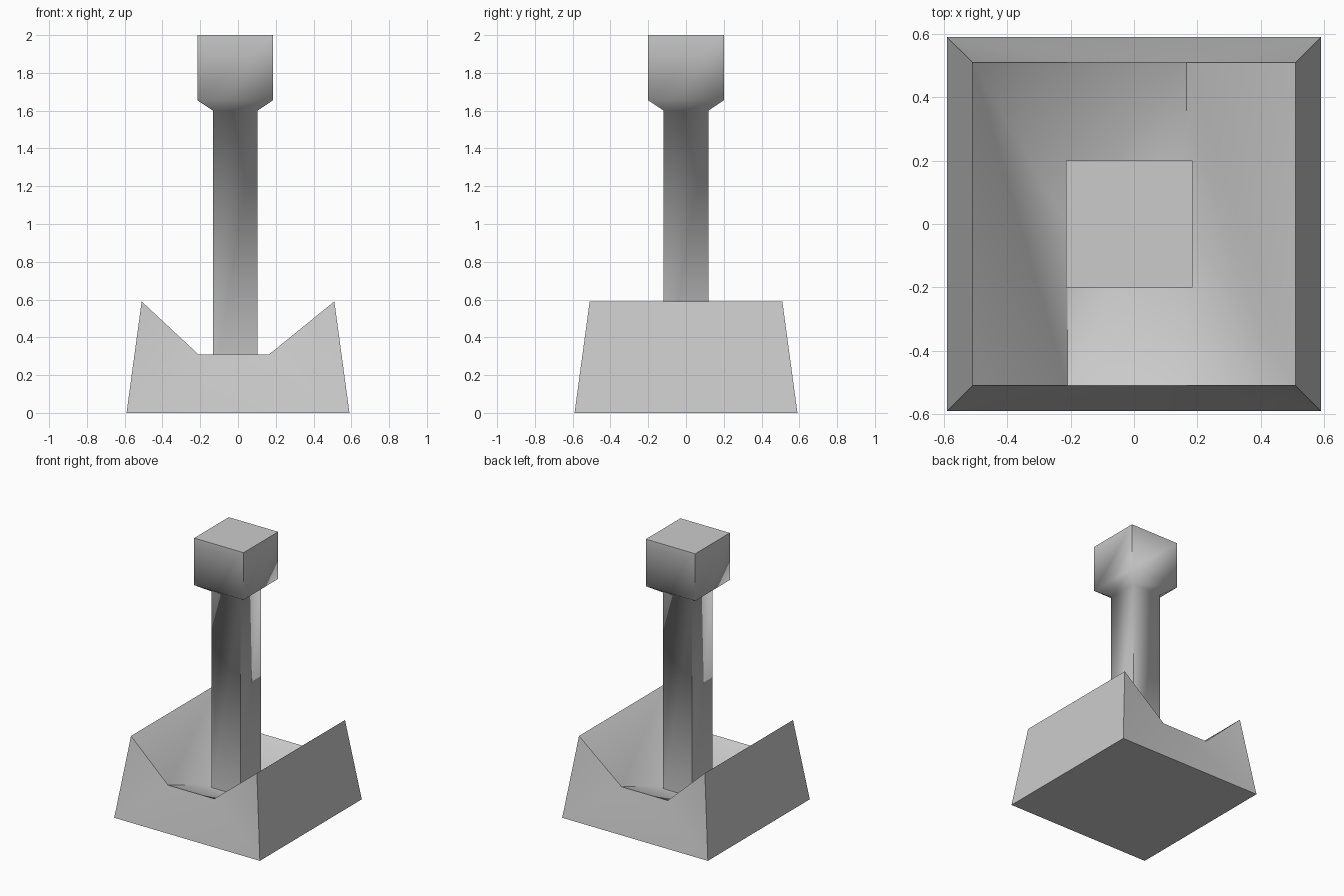
import bpy, math

if "Cube" in bpy.data.objects:
    bpy.data.objects.remove(bpy.data.objects["Cube"])


def make_object(name, verts, faces):
    mesh = bpy.data.meshes.new(name)
    mesh.from_pydata(verts, [], faces)
    mesh.update()
    obj = bpy.data.objects.new(name, mesh)
    bpy.context.collection.objects.link(obj)
    bpy.ops.object.select_all(action='DESELECT')
    obj.select_set(True)
    bpy.context.view_layer.objects.active = obj
    # consistent outward normals, then smooth with sharp corners
    bpy.ops.object.mode_set(mode='EDIT')
    bpy.ops.mesh.select_all(action='SELECT')
    bpy.ops.mesh.normals_make_consistent(inside=False)
    bpy.ops.object.mode_set(mode='OBJECT')
    bpy.ops.object.shade_smooth_by_angle(angle=math.radians(60))
    return obj


# Base: tapered block whose top is a trough that dips in the middle
B, T, H = 0.59, 0.51, 0.59
LIP, DIP = 0.31, 0.12
XL, XR = -0.21, 0.165
verts = []
for s in (-1, 1):  # front outline (0-5), back outline (6-11)
    verts += [(-B, s * B, 0), (B, s * B, 0), (T, s * T, H),
              (XR, s * T, LIP), (XL, s * T, LIP), (-T, s * T, H)]
verts += [(XL, 0, DIP), (XR, 0, DIP)]  # 12, 13: low middle of the trough
faces = [(0, 1, 7, 6), (1, 2, 8, 7), (0, 6, 11, 5)]
for k in (0, 6):  # notched front and back walls
    faces += [(k, k + 4, k + 5), (k, k + 1, k + 3, k + 4), (k + 1, k + 2, k + 3)]
faces += [(4, 3, 13, 12), (12, 13, 9, 10)]               # trough floor
faces += [(2, 8, 9), (2, 9, 13), (2, 13, 3)]             # right bank
faces += [(11, 5, 4), (11, 4, 12), (11, 12, 10)]         # left bank
make_object("base", verts, faces)

# Lever: square shaft flaring out to a block handle
CX = -0.015
sections = [(0.118, DIP), (0.118, 1.60), (0.2, 1.655), (0.2, 2.0)]
verts = [(CX + sx * r, sy * r, z) for r, z in sections
         for sx, sy in ((-1, -1), (1, -1), (1, 1), (-1, 1))]
faces = [(0, 3, 2, 1), (12, 13, 14, 15)]
for k in range(len(sections) - 1):
    for i in range(4):
        j = (i + 1) % 4
        faces.append((4 * k + i, 4 * k + j, 4 * k + 4 + j, 4 * k + 4 + i))
make_object("lever", verts, faces)
